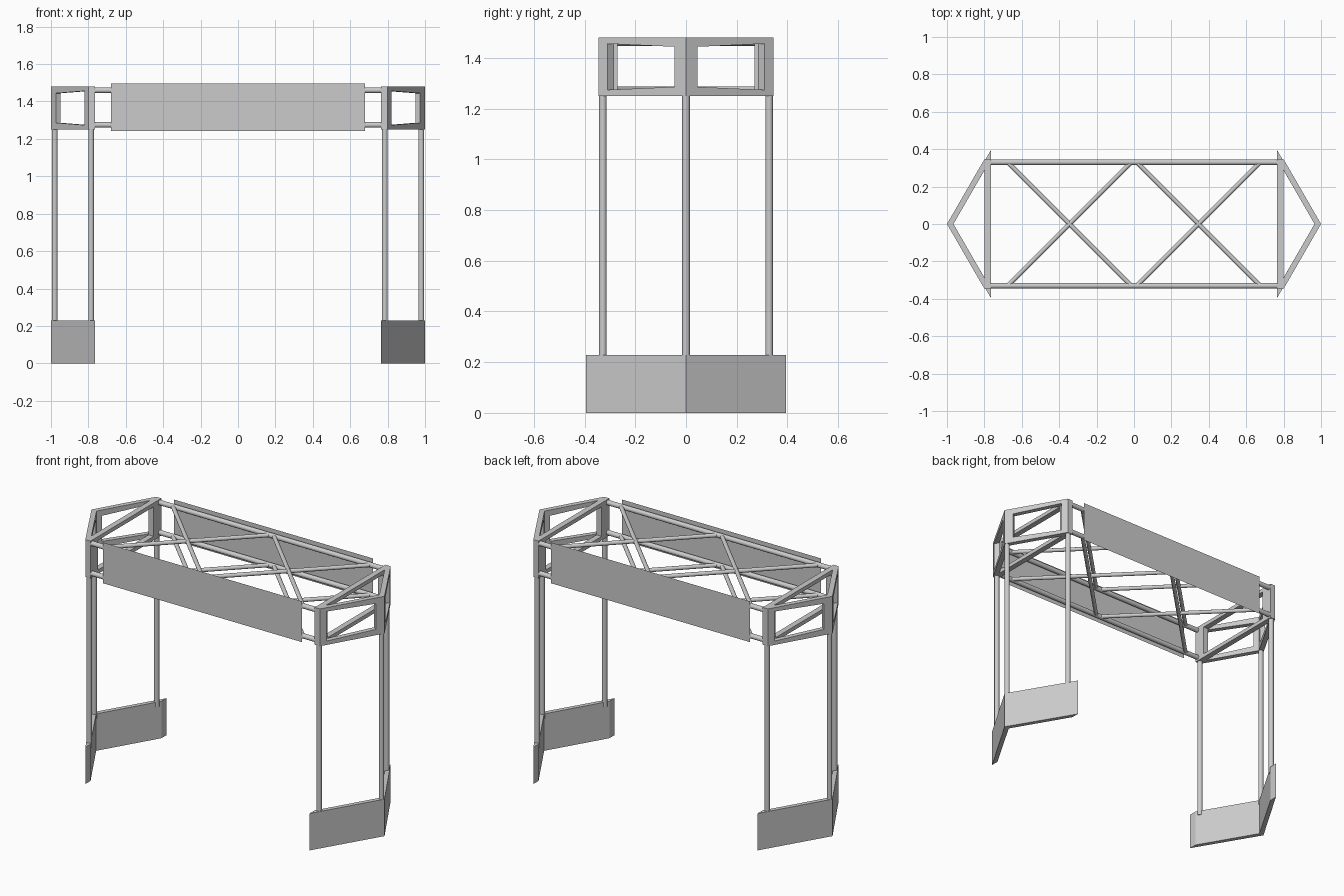
import bpy, bmesh
from mathutils import Vector

if "Cube" in bpy.data.objects:
    bpy.data.objects.remove(bpy.data.objects["Cube"])


def mesh_object(name, bm):
    bmesh.ops.recalc_face_normals(bm, faces=bm.faces[:])
    me = bpy.data.meshes.new(name)
    bm.to_mesh(me)
    bm.free()
    ob = bpy.data.objects.new(name, me)
    bpy.context.collection.objects.link(ob)
    return ob


def add_prism(bm, pts, low, high):
    """Upright prism; low and high are a height or one height per point."""
    n = len(pts)
    low = low if isinstance(low, list) else [low] * n
    high = high if isinstance(high, list) else [high] * n
    a = [bm.verts.new((x, y, z)) for (x, y), z in zip(pts, low)]
    b = [bm.verts.new((x, y, z)) for (x, y), z in zip(pts, high)]
    bm.faces.new(a)
    bm.faces.new(b)
    for i in range(n):
        j = (i + 1) % n
        bm.faces.new((a[i], a[j], b[j], b[i]))


def tube(name, p, q, r):
    p, q = Vector(p), Vector(q)
    bpy.ops.mesh.primitive_cylinder_add(vertices=16, radius=r, depth=(q - p).length,
                                        location=(p + q) / 2)
    ob = bpy.context.object
    ob.name = name
    ob.rotation_euler = (q - p).to_track_quat('Z', 'Y').to_euler()
    bpy.ops.object.shade_smooth_by_angle()


Z0, Z1 = 1.25, 1.48            # corner frame bottom and top
LEVELS = (1.275, 1.46)         # truss chord heights
TIP, SIDE = 0.036, 0.024       # rail depth at the tip and at the sides

for s, label in ((-1, "left"), (1, "right")):
    # triangular windowed end frame
    bm = bmesh.new()
    tip = [(1, 0), (.974, .045), (.948, .03), (.965, 0), (.948, -.03), (.974, -.045)]
    add_prism(bm, [(s * x, y) for x, y in tip], Z0, Z1)
    for t in (-1, 1):
        post = [(.821, .31), (.8, .345), (.765, .345), (.765, .27), (.8, .27), (.8, .286)]
        add_prism(bm, [(s * x, t * y) for x, y in post], Z0, Z1)
        rail = [(s * .974, t * .045), (s * .821, t * .31),
                (s * .795, t * .295), (s * .948, t * .03)]
        depth = [TIP, SIDE, SIDE, TIP]
        add_prism(bm, rail, Z0, [Z0 + d for d in depth])
        add_prism(bm, rail, [Z1 - d for d in depth], Z1)
    cross = [(s * .765, -.27), (s * .8, -.27), (s * .8, .27), (s * .765, .27)]
    add_prism(bm, cross, Z0, Z0 + SIDE)
    add_prism(bm, cross, Z1 - SIDE, Z1)
    mesh_object(label + "_end_frame", bm)

    # V-shaped base board
    bm = bmesh.new()
    vee = [(1, 0), (.765, .395), (.765, .345), (.968, 0), (.765, -.345), (.765, -.395)]
    add_prism(bm, [(s * x, y) for x, y in vee], 0, .228)
    mesh_object(label + "_base_board", bm)

    # three legs
    for x, y in ((.98, 0), (.785, .328), (.785, -.328)):
        tube(label + "_leg", (s * x, y, .2), (s * x, y, Z0 + .01), .015)

    # crossed braces at both levels
    for z in LEVELS:
        for t in (-1, 1):
            tube(label + "_brace", (s * .67, t * .325, z), (s * .02, -t * .325, z), .012)

for t, label in ((-1, "front"), (1, "back")):
    # long chords
    for z in LEVELS:
        tube(label + "_chord", (-.78, t * .33, z), (.78, t * .33, z), .015)
    # thin banner sheet
    bm = bmesh.new()
    bm.faces.new([bm.verts.new((x, t * .346, z)) for x, z in
                  ((-.678, 1.243), (.678, 1.243), (.678, 1.495), (-.678, 1.495))])
    mesh_object(label + "_banner", bm)
